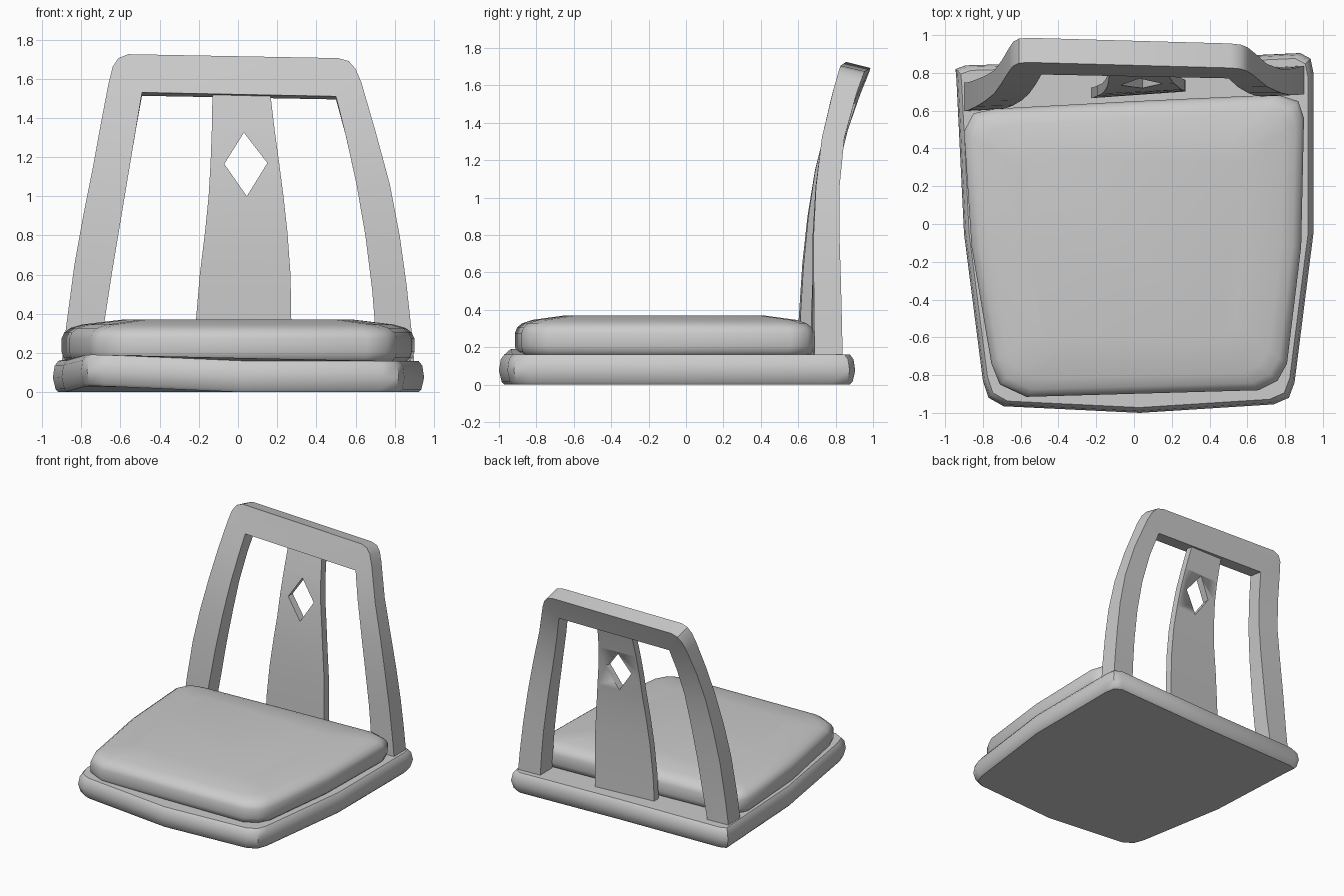
import bpy, bmesh

if "Cube" in bpy.data.objects:
    bpy.data.objects.remove(bpy.data.objects["Cube"])


def finish(name, bm, angle=0.6):
    bmesh.ops.remove_doubles(bm, verts=bm.verts, dist=1e-4)
    bmesh.ops.recalc_face_normals(bm, faces=bm.faces)
    me = bpy.data.meshes.new(name)
    bm.to_mesh(me)
    bm.free()
    ob = bpy.data.objects.new(name, me)
    bpy.context.collection.objects.link(ob)
    bpy.ops.object.select_all(action='DESELECT')
    ob.select_set(True)
    bpy.context.view_layer.objects.active = ob
    bpy.ops.object.shade_smooth_by_angle(angle=angle)
    return ob


def loft(name, rings, angle=0.6):
    """Skin closed rings of equal length and cap both ends."""
    bm = bmesh.new()
    vs = [[bm.verts.new(p) for p in r] for r in rings]
    n = len(rings[0])
    for a, b in zip(vs, vs[1:]):
        for i in range(n):
            j = (i + 1) % n
            bm.faces.new((a[i], a[j], b[j], b[i]))
    bm.faces.new(vs[0])
    bm.faces.new(vs[-1])
    return finish(name, bm, angle)


def slab(outline, layers, cy, lift):
    """Scaled copies of an outline, one per (scale, z); front left corner lifted."""
    return [[(x * s, cy + (y - cy) * s, z + lift * max(0, -x) * max(0, -y))
             for x, y in outline] for s, z in layers]


def interp(table, z, k):
    if z <= table[0][0]:
        return table[0][k]
    for a, b in zip(table, table[1:]):
        if z <= b[0]:
            t = (z - a[0]) / (b[0] - a[0])
            return a[k] + t * (b[k] - a[k])
    return table[-1][k]


# Backward sweep of the backrest: z, front y on the left, front y on the right, depth
SWEEP = [(0.15, .605, .68, .15), (0.45, .61, .678, .148), (0.82, .638, .68, .138),
         (1.15, .69, .70, .122), (1.33, .735, .728, .12), (1.5, .785, .765, .12),
         (1.72, .86, .825, .13)]


def front_y(x, z):
    t = (x + 0.75) / 1.5
    return interp(SWEEP, z, 1) * (1 - t) + interp(SWEEP, z, 2) * t


# Seat base with slightly bulged edge
base = [(-.94, .76), (-.90, -.05), (-.80, -.83), (-.77, -.92), (-.69, -.965),
        (.03, -1.0), (.74, -.955), (.82, -.92), (.85, -.84), (.95, -.05),
        (.95, .80), (.935, .875), (.88, .905), (0, .865), (-.89, .84), (-.945, .82)]
loft("seat_base", slab(base, [(.97, 0), (.985, .015), (1, .075), (.99, .135),
                              (.97, .16)], -.05, .045))

# Cushion with rounded rim and domed top
pad = [(-.90, .49), (-.86, -.12), (-.755, -.74), (-.71, -.85), (-.57, -.915),
       (.66, -.88), (.76, -.83), (.81, -.74), (.885, -.12), (.90, .56),
       (.87, .65), (.76, .685), (0, .65), (-.74, .61), (-.85, .585)]
loft("seat_cushion", slab(pad, [(.96, .15), (.99, .175), (1, .205), (1, .275), (.985, .305),
                                (.95, .328), (.88, .346), (.66, .37)], -.12, .0), 0.9)

# Backrest frame: paired outer and inner points (x, z) round the arch
arch = [((-.90, .15), (-.72, .15)), ((-.875, .35), (-.68, .37)),
        ((-.835, .65), (-.64, .63)), ((-.79, .90), (-.595, .90)),
        ((-.74, 1.15), (-.555, 1.14)), ((-.70, 1.37), (-.52, 1.35)),
        ((-.66, 1.58), (-.49, 1.53)), ((-.64, 1.66), (-.49, 1.53)),
        ((-.61, 1.705), (-.49, 1.53)), ((-.56, 1.725), (-.49, 1.53)),
        ((.51, 1.705), (.50, 1.51)), ((.565, 1.69), (.50, 1.51)),
        ((.60, 1.65), (.50, 1.51)), ((.63, 1.58), (.50, 1.51)),
        ((.705, 1.32), (.55, 1.31)), ((.775, 1.06), (.605, 1.06)),
        ((.825, .80), (.65, .80)), ((.86, .55), (.685, .52)),
        ((.885, .32), (.70, .33)), ((.90, .15), (.71, .15))]


def arch_ring(pair):
    ring = []
    for (x, z), back in ((pair[0], 0), (pair[0], 1), (pair[1], 1), (pair[1], 0)):
        drop = .03 * max(0, (z - 1.3) / .4)
        ring.append((x, front_y(x, z) + back * interp(SWEEP, z, 3), z - back * drop))
    return ring


# Repeated inner points collapse to corner fans, so empty faces are skipped
bm = bmesh.new()
cache = {}
def vert(p):
    key = tuple(round(c, 5) for c in p)
    if key not in cache:
        cache[key] = bm.verts.new(p)
    return cache[key]
rings = [[vert(p) for p in arch_ring(pair)] for pair in arch]
for a, b in zip(rings, rings[1:]):
    for i in range(4):
        j = (i + 1) % 4
        face = list(dict.fromkeys((a[i], a[j], b[j], b[i])))
        if len(face) > 2:
            bm.faces.new(face)
bm.faces.new(rings[0])
bm.faces.new(rings[-1])
finish("backrest_frame", bm)

# Central splat: z, left x, right x
splat_rows = [(.15, -.225, .27), (.36, -.215, .272), (.6, -.195, .268), (.82, -.168, .252),
              (1.0, -.15, .232), (1.17, -.14, .21), (1.33, -.134, .188), (1.54, -.13, .163)]
rows = []
for z, l, r in splat_rows:
    fl, fr = front_y(l, z) + .035, front_y(r, z) + .045
    rows.append([(l, fl, z), (r, fr, z), (r, fr + .06, z), (l, fl + .055, z)])
splat = loft("back_splat", rows)

# Diamond cut-out
diamond = [(.03, 1.325), (-.07, 1.165), (.045, 1.0), (.15, 1.17)]
cutter = loft("diamond_cutter", [[(x, y, z) for x, z in diamond] for y in (.5, 1.1)])
cutter.hide_render = True
cutter.hide_set(True)
cut = splat.modifiers.new("diamond", 'BOOLEAN')
cut.operation = 'DIFFERENCE'
cut.solver = 'EXACT'
cut.object = cutter
